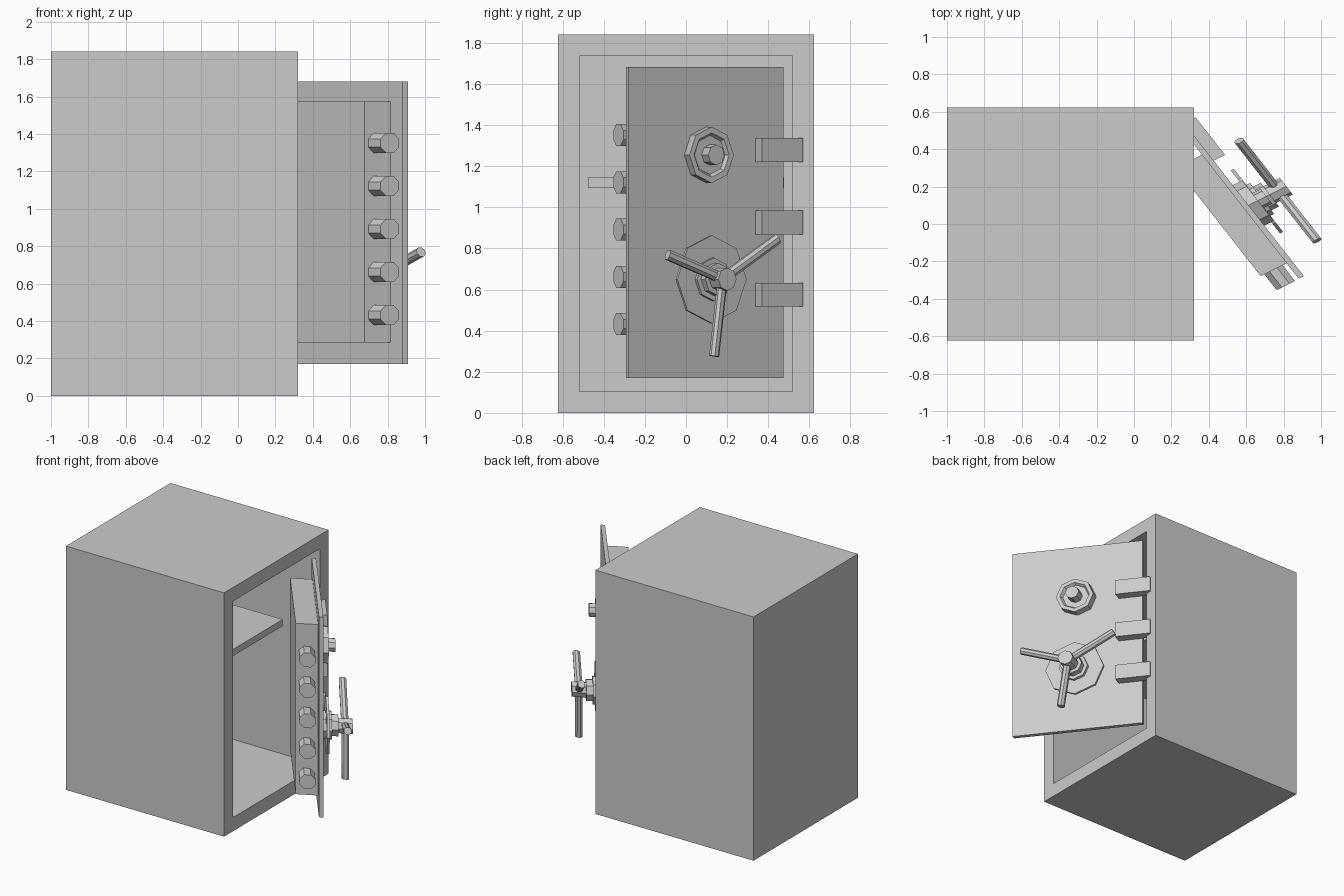
import bpy, bmesh
from math import sin, cos, pi, radians
from mathutils import Matrix, Vector

if "Cube" in bpy.data.objects:
    bpy.data.objects.remove(bpy.data.objects["Cube"])

# Door frame: s runs along the door from the hinge, n outward, z up (slightly skewed swing)
A = radians(52)
d = Vector((cos(A), -sin(A), 0))
n = Vector((sin(A), cos(A), 0)) + 0.2 * d
DOOR = Matrix(((d.x, n.x, 0, 0.32), (d.y, n.y, 0, 0.474), (0, 0, 1, 0), (0, 0, 0, 1)))
I = Matrix.Identity(4)


def finish(name, bm, m):
    bmesh.ops.transform(bm, matrix=m, verts=bm.verts)
    bmesh.ops.recalc_face_normals(bm, faces=bm.faces)
    me = bpy.data.meshes.new(name)
    bm.to_mesh(me)
    bm.free()
    ob = bpy.data.objects.new(name, me)
    bpy.context.collection.objects.link(ob)
    return ob


def box(name, x, y, z, m=I):
    bm = bmesh.new()
    bmesh.ops.create_cube(bm, size=1)
    for v in bm.verts:
        v.co = [r[0] + (c + 0.5) * (r[1] - r[0]) for r, c in zip((x, y, z), v.co)]
    return finish(name, bm, m)


def turned(name, profile, s, z):
    """Eight-sided turned part on the door face; profile is (radius, height)."""
    bm = bmesh.new()
    rings = [[bm.verts.new((s + r * cos(k * pi / 4), h, z + r * sin(k * pi / 4)))
              for k in range(8)] for r, h in profile]
    for a, b in zip(rings, rings[1:]):
        for k in range(8):
            bm.faces.new((a[k], a[k - 1], b[k - 1], b[k]))
    bm.faces.new(rings[0])
    bm.faces.new(rings[-1])
    return finish(name, bm, DOOR)


def rod(name, a, b, r):
    """Eight-sided bar between two door-space points."""
    a, b = Vector(a), Vector(b)
    bm = bmesh.new()
    bmesh.ops.create_cone(bm, cap_ends=True, segments=8, radius1=r, radius2=r,
                          depth=(b - a).length)
    rot = (b - a).to_track_quat('Z', 'Y').to_matrix().to_4x4()
    rot = rot @ Matrix.Rotation(pi / 8, 4, 'Z')
    return finish(name, bm, DOOR @ Matrix.Translation((a + b) / 2) @ rot)


# Hollow body, open on +x: inset the front face and push it in
bm = bmesh.new()
bmesh.ops.create_cube(bm, size=1)
for v in bm.verts:
    v.co = (-0.34 + v.co.x * 1.32, v.co.y * 1.246, 0.92 + v.co.z * 1.84)
bm.normal_update()
front = max(bm.faces, key=lambda f: f.normal.x)
bmesh.ops.inset_region(bm, faces=[front], thickness=0.147)
cavity = bmesh.ops.extrude_discrete_faces(bm, faces=[front])['faces'][0]
bmesh.ops.translate(bm, verts=cavity.verts, vec=(-1.17, 0, 0))
finish("safe_body", bm, I)

# Interior shelf
box("shelf", (-0.85, 0.04), (-0.476, 0.476), (1.095, 1.145))

# Door plate and bolt housing behind it
box("door_plate", (0, 0.955), (-0.03, 0), (0.17, 1.682), DOOR)
box("bolt_housing", (0.115, 0.85), (-0.182, -0.03), (0.285, 1.575), DOOR)

# Locking bolts
for i in range(5):
    z = 0.432 + 0.23 * i
    rod(f"bolt_{i + 1}", (0.75, -0.107, z), (0.957, -0.107, z), 0.058)

# Hinges
for i in range(3):
    z = 0.575 + 0.352 * i
    box(f"hinge_{i + 1}", (-0.083, 0.172), (0, 0.067), (z - 0.058, z + 0.058), DOOR)

# Combination dial with recessed face and knob
turned("dial", [(0.137, 0), (0.137, 0.055), (0.108, 0.055), (0.095, 0.035),
                (0.05, 0.035), (0.05, 0.105)], 0.475, 1.255)

# Wheel backing plate, hub and spokes
turned("wheel_plate", [(0.214, 0.04), (0.214, 0.058)], 0.475, 0.65)
turned("wheel_hub", [(0.105, 0), (0.105, 0.08), (0.08, 0.08), (0.08, 0.125),
                     (0.056, 0.125), (0.056, 0.222)], 0.475, 0.65)
for i, (ang, length) in enumerate(((30, 0.39), (161, 0.36), (262, 0.38))):
    t = radians(ang)
    rod(f"wheel_spoke_{i + 1}", (0.475, 0.172, 0.652),
        (0.475 - length * cos(t), 0.172, 0.652 + length * sin(t)), 0.027)
